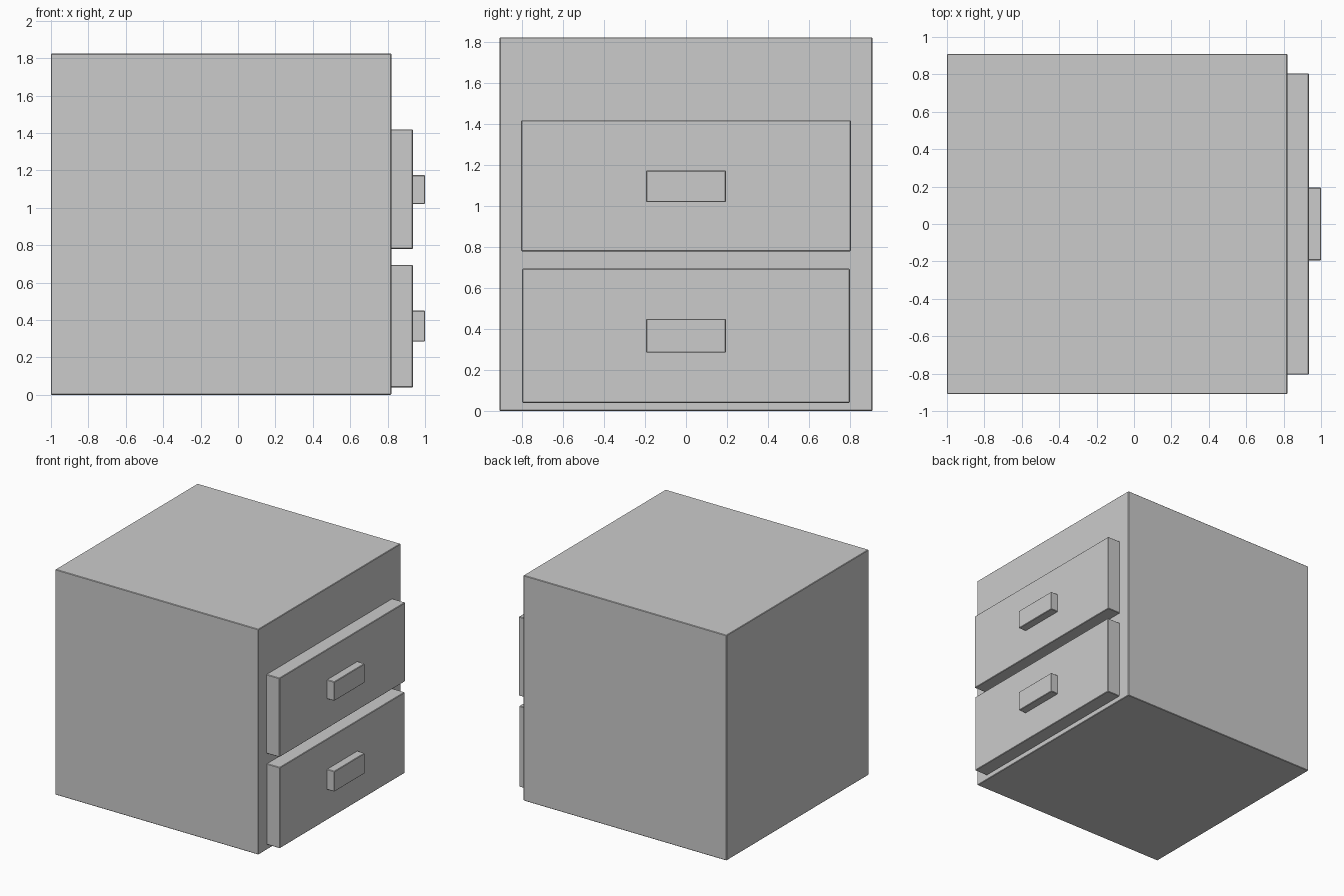
import bpy

if "Cube" in bpy.data.objects:
    bpy.data.objects.remove(bpy.data.objects["Cube"])


def box(name, x, y, z, bevel=0.004):
    """Box spanning the (min, max) ranges x, y, z with slightly softened edges."""
    spans = (x, y, z)
    bpy.ops.mesh.primitive_cube_add(size=1, location=[(a + b) / 2 for a, b in spans])
    obj = bpy.context.object
    obj.name = name
    obj.scale = [b - a for a, b in spans]
    bpy.ops.object.transform_apply(location=False, rotation=False, scale=True)
    mod = obj.modifiers.new("soft_edges", "BEVEL")
    mod.width = bevel
    mod.segments = 1
    return obj


# Cabinet body
box("cabinet_body", (-1.0, 0.82), (-0.91, 0.91), (0.0, 1.825))

# Drawer fronts with their handles, on the +x side
drawers = {
    "lower": ((0.04, 0.695), (0.285, 0.45), 0.80),
    "upper": ((0.78, 1.42), (1.02, 1.175), 0.805),
}
for level, (front_z, handle_z, half_width) in drawers.items():
    box(f"{level}_drawer_front", (0.81, 0.935), (-half_width, half_width), front_z)
    box(f"{level}_drawer_handle", (0.925, 1.0), (-0.195, 0.195), handle_z)
